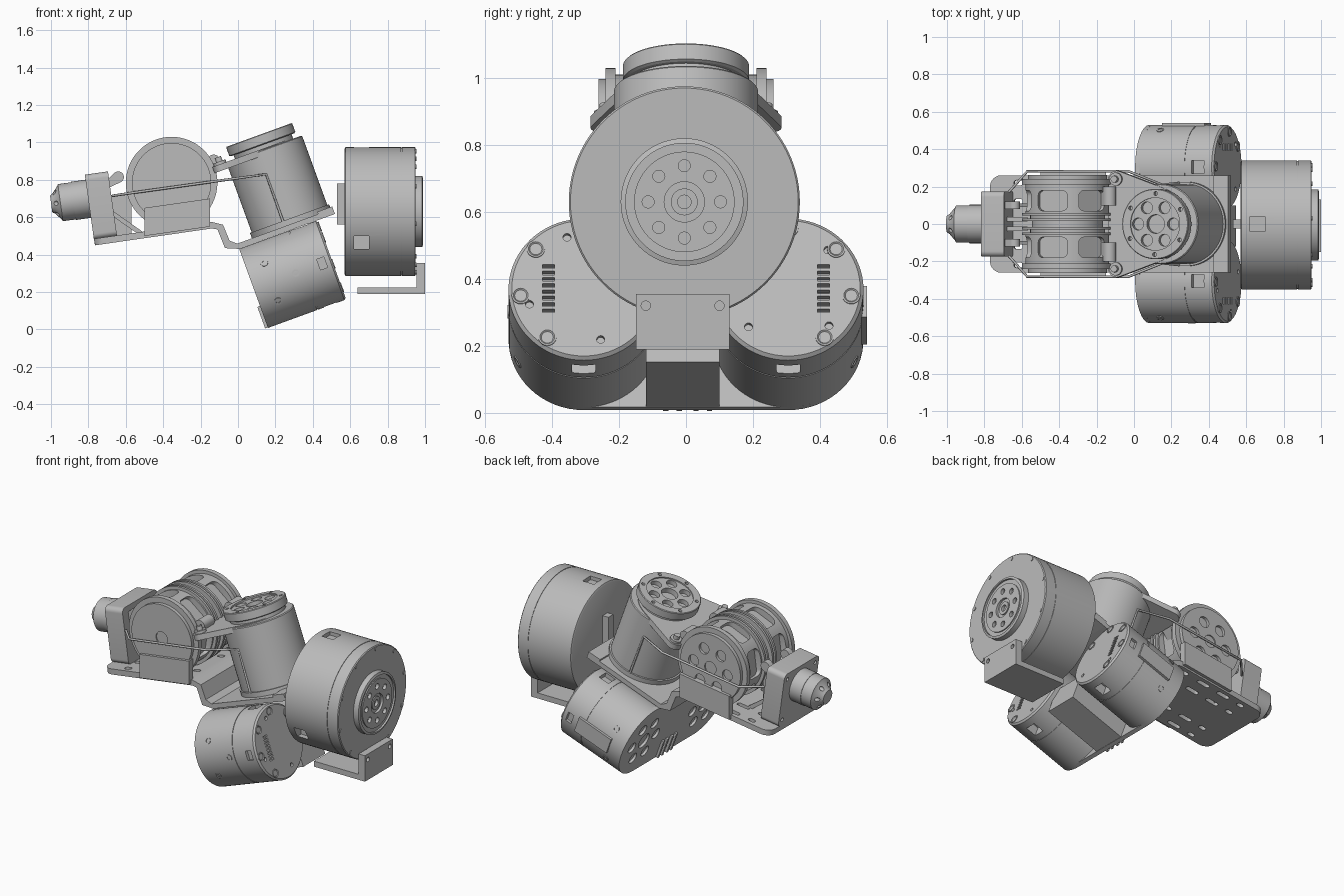
import bpy, bmesh, math
from math import cos, sin, pi
from mathutils import Matrix, Vector

cube = bpy.data.objects.get("Cube")
if cube:
    bpy.data.objects.remove(cube)

grey = bpy.data.materials.new("machined grey")
grey.use_nodes = True
tone = (0.5, 0.5, 0.5, 1)
grey.diffuse_color = tone
grey.node_tree.nodes["Principled BSDF"].inputs["Base Color"].default_value = tone


def frame(x, z, degrees):
    return Matrix.Translation((x, 0, z)) @ Matrix.Rotation(-math.radians(degrees), 4, 'Y')


WORLD = Matrix.Identity(4)
ARM = frame(0.29, 0.295, 20)        # tilted motor cluster
WINCH = frame(-0.355, 0.785, 8)     # drum
REAR = frame(-0.9, 0.685, 8)        # small rear motor
parts = []


def place(M, axis, a, b, h):
    return M @ Vector({'X': (h, a, b), 'Y': (a, h, b), 'Z': (a, b, h)}[axis])


def finish(name, bm):
    bmesh.ops.recalc_face_normals(bm, faces=bm.faces)
    me = bpy.data.meshes.new(name)
    bm.to_mesh(me)
    bm.free()
    me.materials.append(grey)
    ob = bpy.data.objects.new(name, me)
    bpy.context.scene.collection.objects.link(ob)
    parts.append(ob)
    return ob


def lathe(name, M, axis, a, b, profile, n=64):
    """Solid of revolution from (radius, height) pairs."""
    bm = bmesh.new()
    rings = [[bm.verts.new(place(M, axis, a + r * cos(2 * pi * i / n), b + r * sin(2 * pi * i / n), h))
              for i in range(n)] for r, h in profile]
    for p, q in zip(rings, rings[1:]):
        for i in range(n):
            j = (i + 1) % n
            bm.faces.new((p[i], p[j], q[j], q[i]))
    bm.faces.new(rings[0])
    bm.faces.new(rings[-1])
    return finish(name, bm)


def hull(name, M, axis, circles, h0, h1, n=32):
    """Plate wrapped round circles (a, b, radius)."""
    bm = bmesh.new()
    for a, b, r in circles:
        for i in range(n if r else 1):
            t = 2 * pi * i / n
            for h in (h0, h1):
                bm.verts.new(place(M, axis, a + r * cos(t), b + r * sin(t), h))
    bmesh.ops.convex_hull(bm, input=bm.verts)
    bmesh.ops.delete(bm, geom=[v for v in bm.verts if not v.link_faces], context='VERTS')
    bmesh.ops.dissolve_limit(bm, angle_limit=0.02, verts=bm.verts, edges=bm.edges)
    return finish(name, bm)


def box(name, M, lo, hi):
    return hull(name, M, 'Z', [(x, y, 0) for x in (lo[0], hi[0]) for y in (lo[1], hi[1])], lo[2], hi[2])


def drill(ob, cutters):
    bm = bmesh.new()
    for c in cutters:
        bm.from_mesh(c.data)
        parts.remove(c)
        bpy.data.objects.remove(c)
    tool = finish("cutter", bm)
    parts.remove(tool)
    tool.hide_render = True
    mod = ob.modifiers.new("holes", 'BOOLEAN')
    mod.operation, mod.solver, mod.object = 'DIFFERENCE', 'EXACT', tool
    dg = bpy.context.evaluated_depsgraph_get()
    me = bpy.data.meshes.new_from_object(ob.evaluated_get(dg))
    ob.modifiers.clear()
    ob.data = me
    bpy.data.objects.remove(tool)


def ring(M, axis, a, b, radius, count, r, h0, h1, name="cutter", start=0.0):
    return [lathe(name, M, axis, a + radius * cos(start + 2 * pi * i / count),
                  b + radius * sin(start + 2 * pi * i / count), [(r, h0), (r, h1)], 20) for i in range(count)]


# Large output motor
big = lathe("large_motor", WORLD, 'X', -0.005, 0.63, [
    (.335, .57), (.345, .575), (.345, .872), (.342, .872), (.342, .877), (.345, .877), (.345, .945), (.34, .95),
    (.19, .95), (.19, .985), (.175, .99), (.175, .978), (.15, .978), (.15, .985), (.06, .985), (.06, .97),
    (.04, .97), (.04, .978), (.02, .978), (.02, .96)], 96)
drill(big, ring(WORLD, 'X', -.005, .63, .108, 8, .018, .965, 1.05)
      + [box("cutter", WORLD, (.62, -.4, .43), (.7, -.25, .5)), box("cutter", WORLD, (.62, -.04, .95), (.7, .04, 1.1))])
ring(WORLD, 'X', -.005, .63, .325, 10, .012, .95, .954, "large_motor_screw", .2)
box("large_motor_rear_tab", WORLD, (.53, -.025, .56), (.575, .025, .78))

# Output bracket
box("output_bracket_base", WORLD, (.64, -.15, .19), (1.0, .13, .225))
bracket = box("output_bracket_wall", WORLD, (.955, -.15, .19), (1.0, .13, .355))
drill(bracket, [lathe("cutter", WORLD, 'X', y, .32, [(.014, .98), (.014, 1.1)], 20) for y in (-.12, .1)])

# Pair of lower motors
for s in (-1, 1):
    y = s * .305
    motor = lathe("lower_motor", ARM, 'X', y, 0, [
        (.225, -.2), (.225, .06), (.222, .06), (.222, .066), (.225, .066), (.225, .215), (.215, .225)], 72)
    cuts = [box("cutter", ARM, (.2, y + s * .105 - .018, z * .02 - .077), (.3, y + s * .105 + .018, z * .02 - .065))
            for z in range(8)]
    cuts += ring(ARM, 'X', y, 0, .17, 4, .012, .21, .3, start=.3 + (s > 0) * .5)
    cuts += [box("cutter", ARM, (.1, y - .035, s2 * .21 - .015), (.17, y + .035, s2 * .21 + .05)) for s2 in (-1, 1)]
    cuts.append(box("cutter", ARM, (.15, s * .53 - .02, -.03), (.19, s * .53 + .02, .03)))
    drill(motor, cuts)
    for k in range(5):
        t = math.radians(-55 + 48 * k)
        lathe("motor_face_screw", ARM, 'X', y + s * .19 * cos(t), .19 * sin(t),
              [(.027, .222), (.027, .229), (.022, .229), (.018, .225), (.01, .225), (.01, .22)], 24)
    for x, t in ((-.12, -.5), (-.12, .5), (.02, 0)):
        lathe("motor_side_screw", ARM @ Matrix.Translation((x, y, 0)) @ Matrix.Rotation(t, 4, 'X'), 'Y', 0, 0,
              [(.02, s * .2), (.02, s * .228), (.012, s * .228), (.012, s * .222)], 20)
box("cable_cover", ARM, (-.13, .5, -.05), (.11, .54, .05))
end_plate = hull("motor_end_plate", ARM, 'X', [(-.305, 0, .225), (.305, 0, .225)], -.22, -.195, 64)
drill(end_plate, [c for y in (-.305, .305) for c in ring(ARM, 'X', y, 0, .12, 6, .035, -.3, -.205)
                  + ring(ARM, 'X', y, 0, 0, 1, .05, -.3, -.205)])
box("spine_block", ARM, (-.22, -.12, -.222), (.19, .1, -.05))
for y in (-.06, -.02, .03, .07):
    box("spine_rib", ARM, (-.235, y - .008, -.222), (-.215, y + .008, -.1))

# Stepped base plate
outline = [(-.77, .485), (-.14, .575), (-.08, .56), (-.045, .475), (-.004, .459), (.508, .646), (.518, .618),
           (.006, .431), (-.07, .435), (-.11, .535), (-.14, .54), (-.765, .45)]
bm = bmesh.new()
face = bm.faces.new([bm.verts.new((x, -.26, z)) for x, z in outline])
geo = bmesh.ops.extrude_face_region(bm, geom=[face])["geom"]
bmesh.ops.translate(bm, vec=(0, .52, 0), verts=[g for g in geo if isinstance(g, bmesh.types.BMVert)])
corners = [e for e in bm.edges if all(v.co.x < -.76 for v in e.verts)
           and abs(e.verts[0].co.y - e.verts[1].co.y) < .01]
bmesh.ops.bevel(bm, geom=corners, offset=.06, segments=6, profile=.5, affect='EDGES')
base = finish("base_plate", bm)
drill(base, [hull("cutter", WINCH, 'Z', [(x - d, y, .014), (x + d, y, .014)], -.35, -.2, 16)
             for y in (-.22, -.12, .12, .22) for x, d in ((-.3, .01), (-.17, .03), (-.02, .03), (.12, .01))])
box("shoulder_flange", ARM, (.24, -.26, .225), (.325, .26, .268))

# Upper motor with cap and ears
lathe("upper_motor", ARM, 'Z', .088, 0, [
    (.225, .25), (.225, .285), (.215, .285), (.215, .675), (.21, .68), (.165, .68), (.165, .72)], 72)
cap = lathe("upper_motor_cap", ARM, 'Z', .088, 0, [
    (.18, .705), (.188, .71), (.188, .757), (.184, .761), (.14, .761), (.14, .753), (.05, .753), (.05, .72)], 72)
drill(cap, ring(ARM, 'Z', .088, 0, .1, 6, .032, .725, .9)
      + ring(ARM, 'Z', .088, 0, .163, 6, .011, .73, .9, start=.5))
hull("ear_plate", ARM, 'Z', [(-.16, -.24, .045), (-.16, .24, .045), (.05, 0, .2)], .65, .685)
for s in (-1, 1):
    lathe("ear_boss", ARM, 'Z', -.16, s * .24, [(.035, .68), (.035, .7), (.018, .7), (.018, .725)], 24)

# Winch drum
half = [(.19, .015), (.245, .015), (.245, .03), (.2, .03), (.2, .045), (.245, .045), (.245, .06),
        (.225, .06), (.225, .21), (.245, .21), (.245, .24)]
drum = lathe("winch_drum", WINCH, 'Y', 0, 0, [(r, -h) for r, h in reversed(half)] + half, 72)
drill(drum, [hull("cutter", WINCH @ Matrix.Rotation(k * pi / 3 - .25, 4, 'Y'), 'Z',
                  [(x, s * .125 + y, .03) for x in (-.055, .055) for y in (-.025, .025)], .185, .3, 16)
             for k in range(6) for s in (-1, 1)])
for s in (-1, 1):
    disc = lathe("drum_end_disc", WINCH, 'Y', 0, 0, [(.212, s * .235), (.212, s * .262), (.04, s * .262),
                                                    (.04, s * .255)])
    if s > 0:
        drill(disc, ring(WINCH, 'Y', 0, 0, .12, 6, .035, .245, .3))
    hull("drum_cheek", WORLD, 'Y', [(-.5, .5, 0), (-.15, .55, 0), (-.5, .65, 0), (-.15, .7, 0)], s * .24, s * .28)
    # Cable guides and struts
    hull("front_cable_guide", WORLD, 'Y', [(-.13, .9, .035), (-.2, .78, .02)], s * .1, s * .2)
    hull("rear_cable_guide", WORLD, 'Y', [(-.64, .815, .03), (-.69, .78, .02)], s * .08, s * .12)
    hull("rear_strut", WORLD, 'Y', [(-.67, .62, .012), (-.52, .515, .012)], s * .09, s * .11)
    box("spool_guide", WORLD, (-.68, s * .025 - .012, .5), (-.57, s * .025 + .012, .72))
    # Cable along the side
    curve = bpy.data.curves.new("side_cable", 'CURVE')
    curve.dimensions, curve.bevel_depth, curve.bevel_resolution = '3D', .007, 2
    path = [(-.67, .17, .715), (-.57, .282, .73), (-.03, .282, .805), (.15, .21, .83), (.24, .22, .58)]
    line = curve.splines.new('POLY')
    line.points.add(len(path) - 1)
    for p, (x, y, z) in zip(line.points, path):
        p.co = (x, s * y, z, 1)
    curve.materials.append(grey)
    bpy.context.scene.collection.objects.link(bpy.data.objects.new("side_cable", curve))

# Small rear motor and gearbox
tail = lathe("rear_motor", REAR, 'X', 0, 0, [
    (.045, -.1), (.055, -.085), (.09, -.055), (.1, -.05), (.1, .02), (.103, .02), (.103, .11)], 40)
drill(tail, ring(REAR, 'X', 0, 0, .068, 6, .012, -.2, -.05))
gearbox = hull("gearbox", REAR, 'X', [(y, z, .03) for y in (-.145, .145) for z in (-.19, .1)], .1, .225)
drill(gearbox, [lathe("cutter", REAR, 'X', y, z, [(.012, .0), (.012, .12)], 16)
                for y in (-.14, .14) for z in (-.18, .09)])

# Smooth shading with crisp edges
for ob in parts:
    ob.data.shade_smooth()
    ob.data.set_sharp_from_angle(angle=math.radians(30))
